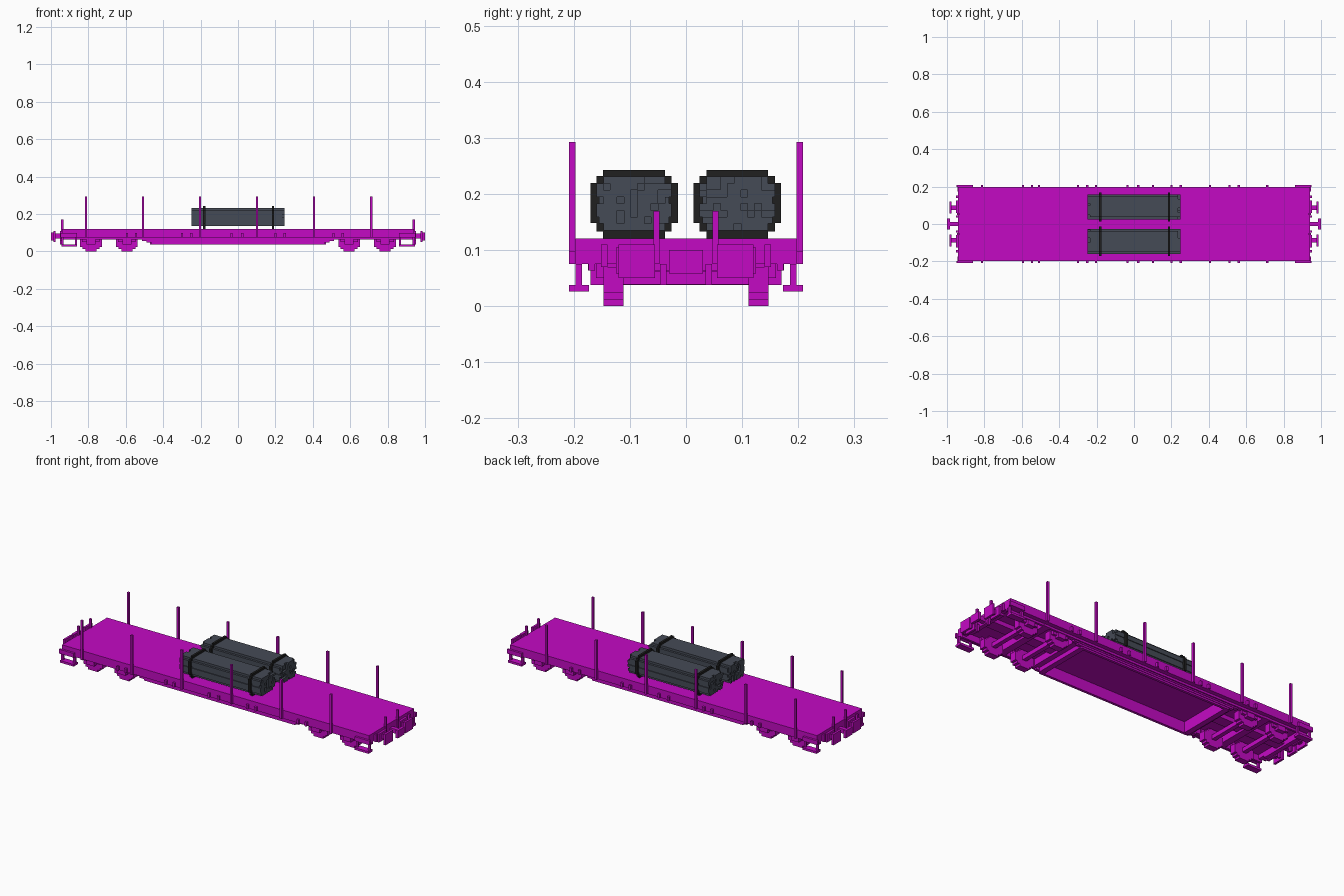
import bpy, bmesh, random
from mathutils import Vector

cube = bpy.data.objects.get("Cube")
if cube:
    bpy.data.objects.remove(cube)
random.seed(4)
V = 0.0117  # one block of the grid


def material(name, rgb):
    m = bpy.data.materials.new(name)
    m.use_nodes = True
    m.diffuse_color = (*rgb, 1)
    bsdf = next(n for n in m.node_tree.nodes if n.type == 'BSDF_PRINCIPLED')
    bsdf.inputs["Base Color"].default_value = (*rgb, 1)
    return m


MAGENTA = material("magenta_paint", (0.55, 0.003, 0.55))
SLATE = material("slate_steel", (0.06, 0.07, 0.093))
BLACK = material("black_strap", (0.014, 0.014, 0.014))


def boxes(name, mat, spans):
    """One object out of boxes, each given as (x0, x1, y0, y1, z0, z1)."""
    bm = bmesh.new()
    for x0, x1, y0, y1, z0, z1 in spans:
        size = Vector((abs(x1 - x0), abs(y1 - y0), z1 - z0))
        mid = Vector((x0 + x1, y0 + y1, z0 + z1)) / 2
        verts = bmesh.ops.create_cube(bm, size=1)["verts"]
        for v in verts:
            v.co = v.co * size + mid
    me = bpy.data.meshes.new(name)
    bm.to_mesh(me)
    bm.free()
    me.materials.append(mat)
    ob = bpy.data.objects.new(name, me)
    bpy.context.collection.objects.link(ob)
    return ob


def mirrored(spans, x=True, y=True):
    """Repeat spans on the opposite ends and sides."""
    out = list(spans)
    if x:
        out += [(-b, -a, *r) for a, b, *r in out]
    if y:
        out += [(a, b, -d, -c, *r) for a, b, c, d, *r in out]
    return out


DECK, SILL, BELLY = 0.121, 0.075, 0.038
HALF, SIDE = 0.94, 0.197

# Deck and frame
boxes("deck", MAGENTA, [(-HALF, HALF, -SIDE, SIDE, 0.098, DECK)])
boxes("side_sills", MAGENTA, mirrored([
    (-HALF, HALF, SIDE - 2 * V, SIDE, SILL, 0.1),
    (-HALF, HALF, SIDE - 3 * V, SIDE - 2 * V, SILL - V, 0.1)], x=False))
boxes("end_beams", MAGENTA, mirrored([
    (HALF - 2 * V, HALF, -SIDE, SIDE, SILL, 0.1),
    (HALF - 2 * V, HALF, -0.12, 0.12, SILL - V, SILL)], y=False))

# Fish-belly girders, stepping down towards the middle
boxes("belly_girders", MAGENTA, mirrored([
    (-0.54 + k * 0.026, 0.54 - k * 0.026, 0.147, 0.17 - k * 0.003,
     SILL - (k + 1) * V * 0.8, SILL - k * V * 0.8) for k in range(4)]
    + [(-0.54, 0.54, 0.147, 0.175, SILL, 0.1)], x=False))

# Cross members and centre spine underneath
boxes("cross_members", MAGENTA, mirrored([
    (0.44, 0.47, -0.15, 0.15, BELLY, 0.1),
    (0.47, 0.5, -0.15, 0.15, BELLY + 2 * V, 0.1),
    (0.67, 0.71, -0.175, 0.175, SILL - V, 0.1)], y=False))
boxes("centre_spine", MAGENTA, mirrored([
    (0.5, HALF, -0.03, 0.03, SILL, 0.1)], y=False))

# Bogies: stepped round wheels, axles and axle boxes
wheels, axles, bearings = [], [], []
widths = [0.03, 0.045, 0.058, 0.058, 0.058, 0.058, 0.045, 0.03]
for cx in (0.594, 0.786):
    for k, w in enumerate(widths):
        wheels.append((cx - w, cx + w, 0.111, 0.147, k * V, (k + 1) * V))
    axles.append((cx - V, cx + V, -0.112, 0.112, 0.039, 0.039 + 2 * V))
    bearings += [(cx - 2 * V, cx + 2 * V, 0.147, 0.17, BELLY, 0.1),
                 (cx - 4 * V, cx + 4 * V, 0.147, 0.16, 0.05, 0.1)]
boxes("wheels", MAGENTA, mirrored(wheels))
boxes("axles", MAGENTA, mirrored(axles, y=False))
boxes("axle_boxes", MAGENTA, mirrored(bearings))

# Corner steps: two hangers and a tread
tread = 0.026
boxes("corner_steps", MAGENTA, mirrored([
    (0.86, 0.945, 0.173, SIDE + V, tread, tread + V),
    (0.86, 0.86 + V, SIDE - V, SIDE, tread, SILL),
    (0.945 - V, 0.945, SIDE - V, SIDE, tread, SILL),
    (0.86, 0.95, SIDE, SIDE + V, SILL, SILL + 2 * V)]))

# Couplers, buffers, hoses and end stakes
boxes("couplers", MAGENTA, mirrored([
    (HALF, 0.985, -V, V, 0.07, 0.07 + 2 * V),
    (0.985, 1, -0.03, 0.03, 0.058, 0.1)], y=False))
boxes("buffers", MAGENTA, mirrored([
    (HALF, 0.975, 0.075, 0.1, 0.07, 0.095),
    (0.975, 0.987, 0.055, 0.12, 0.05, 0.11),
    (HALF, HALF + V, 0.06, 0.125, 0.058, 0.105)]))
boxes("brake_hoses", MAGENTA, mirrored([
    (HALF, HALF + V, 0.035, 0.035 + V, BELLY, SILL),
    (HALF, HALF + V, 0.14, 0.14 + V, 0.07, 0.11)]))
boxes("end_stakes", MAGENTA, mirrored([
    (HALF - V / 2, HALF + V / 2, 0.047, 0.058, SILL, 0.17)]))

# Tall side stakes with their pockets
stakes, pockets = [], []
for k in range(6):
    x = -0.813 + k * 0.305
    stakes.append((x - V / 2, x + V / 2, SIDE, SIDE + V, SILL, 0.293))
for x in (-0.594, -0.545, -0.3, -0.25, -0.035, 0.023, 0.2, 0.25, 0.51, 0.56):
    pockets.append((x - V / 2, x + V / 2, SIDE, SIDE + V, SILL, SILL + 2 * V))
boxes("side_stakes", MAGENTA, mirrored(stakes, x=False))
boxes("stake_pockets", MAGENTA, mirrored(pockets, x=False))

# Cargo: two strapped bundles of bars
ROWS, COLS = 8, 11
for side, cy in (("right", -0.0925), ("left", 0.0915)):
    pitch, rise = 0.134 / COLS, 0.096 / ROWS
    bars = []
    for r in range(ROWS):
        inset = 1 if r in (0, ROWS - 1) else 0
        for c in range(inset, COLS - inset):
            front = 0.248 - random.choice((0, 0, V))
            back = -0.248 + random.choice((0, 0, V))
            # shallow grooves on the outer layer
            groove = V * 0.4 if c in (0, COLS - 1) and r % 3 == 1 else 0
            y0 = cy - 0.067 + c * pitch + (groove if c == 0 else 0)
            y1 = cy - 0.067 + (c + 1) * pitch - (groove if c else 0)
            z0 = 0.135 + r * rise
            bars.append((back, front, y0, y1, z0, z0 + rise))
    boxes("bar_bundle_" + side, SLATE, bars)

    # Straps follow the rounded outline of the bundle
    straps = []
    for x in (-0.18, 0.187):
        for w, low, high in ((0.055, DECK, 0.243), (0.067, 0.133, 0.232),
                             (0.078, 0.148, 0.22)):
            straps.append((x - V / 2, x + V / 2, cy - w, cy + w, low, high))
    boxes("straps_" + side, BLACK, straps)
